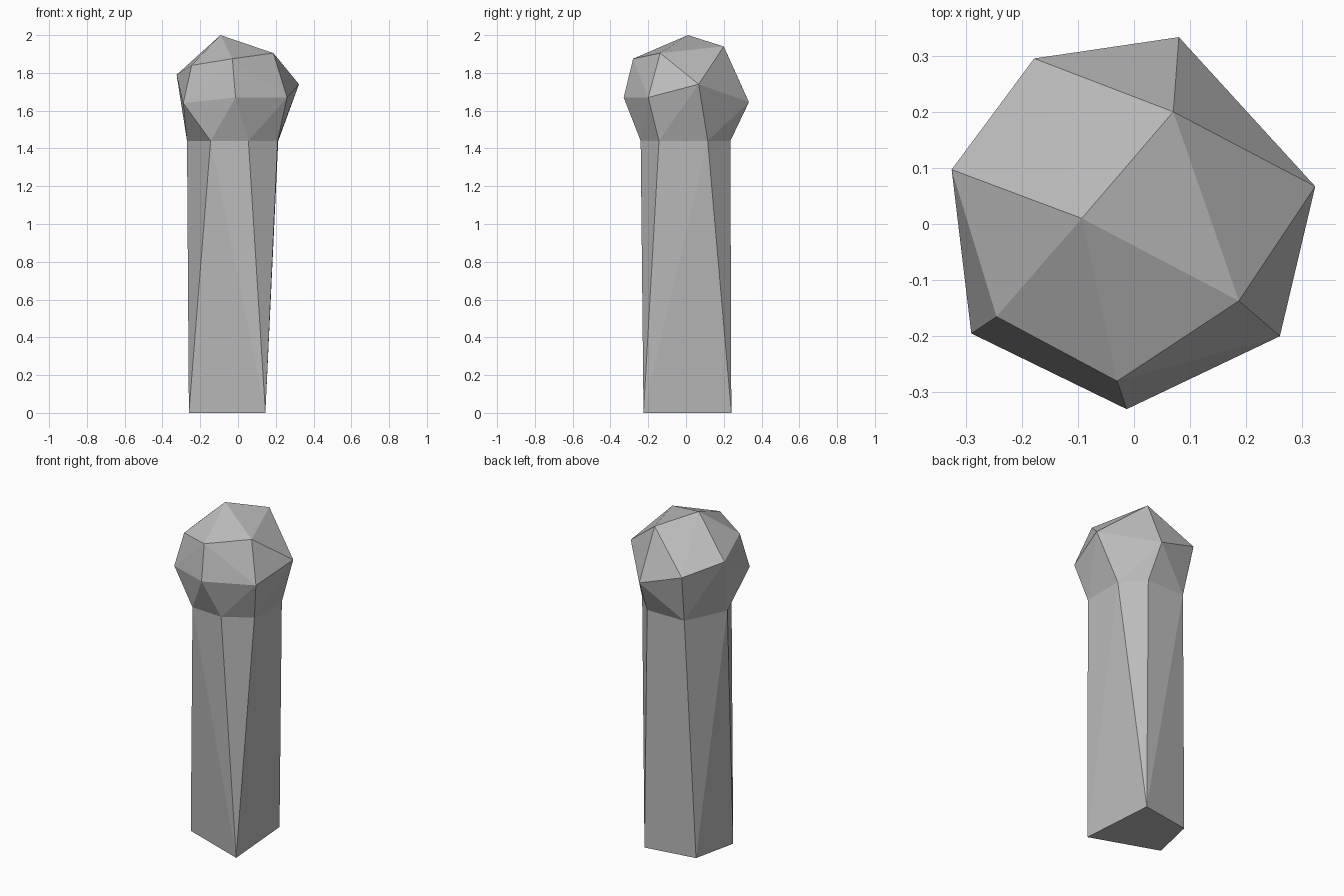
import bpy
import bmesh

if "Cube" in bpy.data.objects:
    bpy.data.objects.remove(bpy.data.objects["Cube"])

# Plain stone colour
stone = bpy.data.materials.new("grey_stone")
stone.diffuse_color = (0.5, 0.5, 0.5, 1)
stone.use_nodes = True
stone.node_tree.nodes["Principled BSDF"].inputs["Base Color"].default_value = stone.diffuse_color

NECK_Z = 1.44

# Rings of the faceted post, from the ground up
foot = [(-0.26, -0.08, 0), (0.145, -0.225, 0), (0.11, 0.24, 0), (-0.2, 0.19, 0)]
neck = [(x, y, NECK_Z) for x, y in (
    (-0.145, -0.228), (0.055, -0.24), (0.21, -0.143), (0.213, 0.115),
    (0.095, 0.235), (-0.153, 0.235), (-0.27, -0.01))]
widest = [(-0.29, -0.195, 1.64), (-0.013, -0.33, 1.67), (0.26, -0.2, 1.67),
          (0.323, 0.067, 1.74), (0.08, 0.333, 1.645), (-0.178, 0.295, 1.73),
          (-0.325, 0.097, 1.79)]
crown = [(-0.245, -0.165, 1.84), (-0.03, -0.28, 1.875), (0.187, -0.137, 1.905),
         (0.07, 0.2, 1.94), (-0.093, 0.01, 2.0)]


def faceted_part(name, points):
    """Skin the points with flat faces, leaving the neck joint open."""
    bm = bmesh.new()
    for p in points:
        bm.verts.new(p)
    bmesh.ops.convex_hull(bm, input=bm.verts[:])
    joint = [f for f in bm.faces
             if all(abs(v.co.z - NECK_Z) < 1e-4 for v in f.verts)]
    bmesh.ops.delete(bm, geom=joint, context='FACES')
    bmesh.ops.recalc_face_normals(bm, faces=bm.faces[:])
    # Hulls are open only at the neck, so check the outward side
    centre_z = sum(v.co.z for v in bm.verts) / len(bm.verts)
    balance = sum(f.normal.x * f.calc_center_median().x
                  + f.normal.y * f.calc_center_median().y
                  + f.normal.z * (f.calc_center_median().z - centre_z)
                  for f in bm.faces)
    if balance < 0:
        bmesh.ops.reverse_faces(bm, faces=bm.faces[:])
    mesh = bpy.data.meshes.new(name)
    bm.to_mesh(mesh)
    bm.free()
    mesh.materials.append(stone)
    obj = bpy.data.objects.new(name, mesh)
    bpy.context.collection.objects.link(obj)
    return obj


# Tapered shaft and gem-like knob on top
faceted_part("shaft", foot + neck)
faceted_part("knob", neck + widest + crown)
